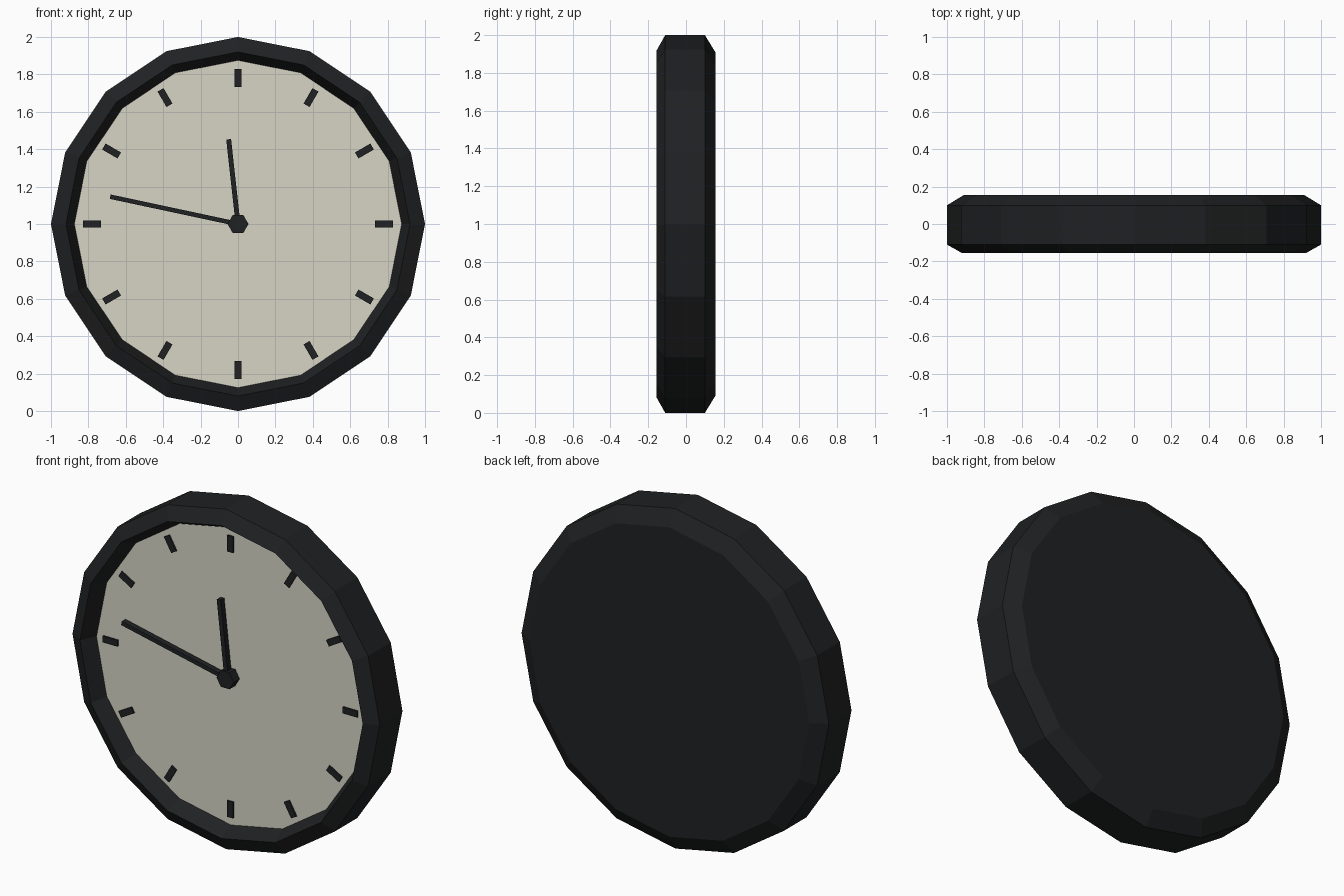
import bpy, bmesh
from math import sin, cos, pi, radians, atan2, hypot
from mathutils import Matrix

if "Cube" in bpy.data.objects:
    bpy.data.objects.remove(bpy.data.objects["Cube"])

CZ = 1.0        # height of the clock centre
DIAL_Y = -0.065  # depth of the dial surface


def material(name, color):
    m = bpy.data.materials.new(name)
    m.diffuse_color = (*color, 1)
    m.use_nodes = True
    m.node_tree.nodes["Principled BSDF"].inputs["Base Color"].default_value = m.diffuse_color
    return m


black = material("black", (0.014, 0.015, 0.016))
cream = material("cream", (0.68, 0.66, 0.56))


def add_object(name, bm, mat):
    bmesh.ops.recalc_face_normals(bm, faces=bm.faces)
    mesh = bpy.data.meshes.new(name)
    bm.to_mesh(mesh)
    bm.free()
    mesh.materials.append(mat)
    ob = bpy.data.objects.new(name, mesh)
    bpy.context.collection.objects.link(ob)
    return ob


def lathe(name, profile, sides, mat, cap_start=True, cap_end=True):
    """Flat-sided turned part around the y axis; profile is (radius, y)."""
    bm = bmesh.new()
    rings = [[bm.verts.new((r * cos(2 * pi * i / sides), y, CZ + r * sin(2 * pi * i / sides)))
              for i in range(sides)] for r, y in profile]
    for a, b in zip(rings, rings[1:]):
        for i in range(sides):
            j = (i + 1) % sides
            bm.faces.new((a[i], a[j], b[j], b[i]))
    if cap_start:
        bm.faces.new(rings[0])
    if cap_end:
        bm.faces.new(rings[-1])
    return add_object(name, bm, mat)


def radial_bar(bm, angle, r0, r1, width, y0, y1):
    """Box lying along a clock direction (angle clockwise from 12)."""
    mat = (Matrix.Translation((0, 0, CZ)) @ Matrix.Rotation(angle, 4, 'Y')
           @ Matrix.Translation((0, (y0 + y1) / 2, (r0 + r1) / 2))
           @ Matrix.Diagonal((width, y1 - y0, r1 - r0, 1)))
    bmesh.ops.create_cube(bm, size=1, matrix=mat)


# Case: chamfered 16-sided body with a rim sloping in to the dial
lathe("case", [(0.91, 0.155), (1.0, 0.10), (1.0, -0.11), (0.92, -0.155), (0.875, DIAL_Y)],
      16, black, cap_end=False)

# Dial
lathe("dial", [(0.875, DIAL_Y)], 16, cream, cap_end=False)

# Twelve hour marks
bm = bmesh.new()
for i in range(12):
    radial_bar(bm, radians(30 * i), 0.733, 0.828, 0.037, DIAL_Y, DIAL_Y - 0.01)
add_object("hour_marks", bm, black)

# Hands, each aimed at its tip position
for name, x, z, width in (("hour_hand", -0.05, 0.453, 0.026), ("minute_hand", -0.683, 0.146, 0.024)):
    bm = bmesh.new()
    radial_bar(bm, atan2(x, z), 0.0, hypot(x, z), width, -0.108, -0.075)
    add_object(name, bm, black)

# Hexagonal centre hub
lathe("hub", [(0.056, DIAL_Y), (0.056, -0.12)], 6, black)
